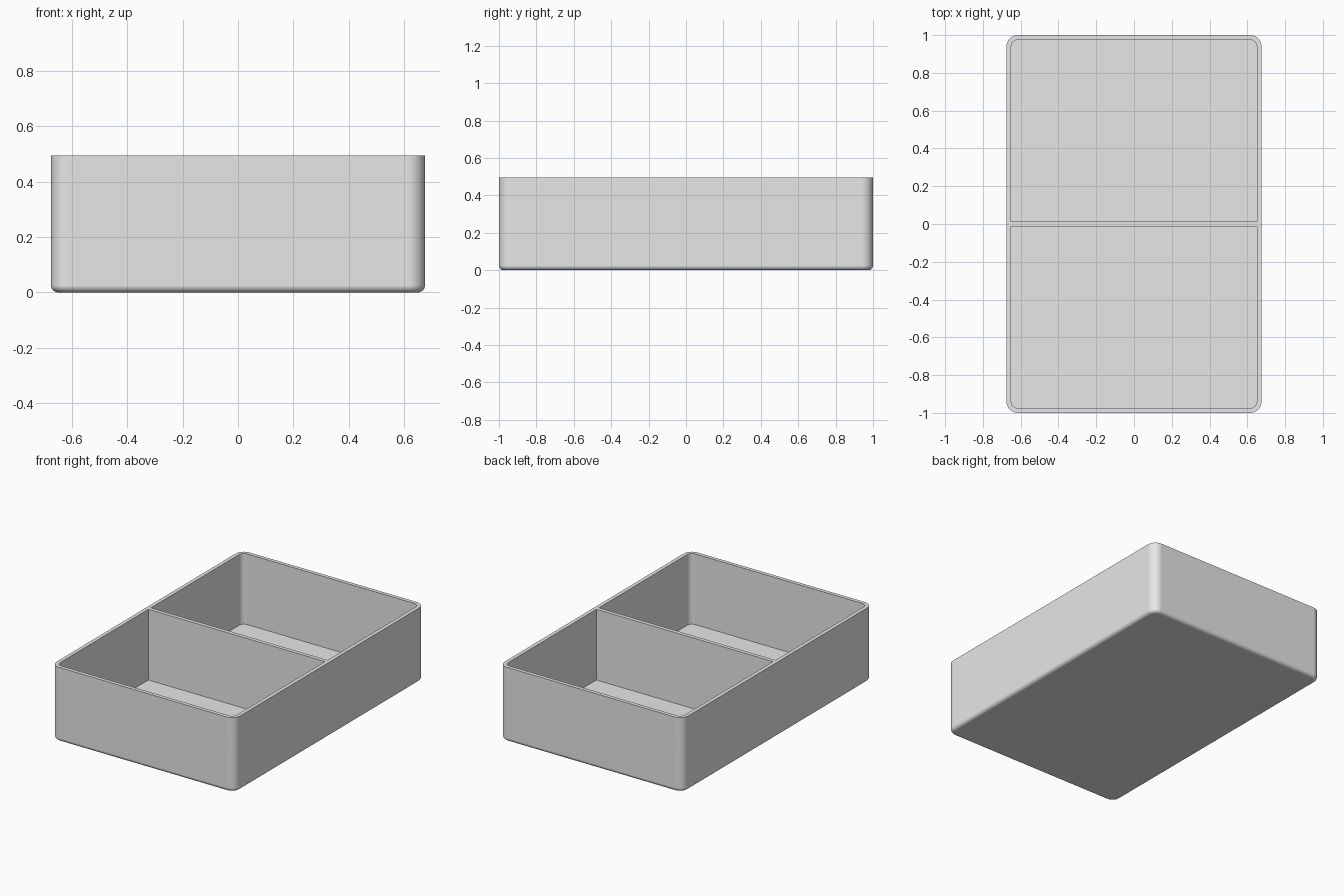
import bpy, bmesh, math

if "Cube" in bpy.data.objects:
    bpy.data.objects.remove(bpy.data.objects["Cube"], do_unlink=True)

HALF_X, HALF_Y, HEIGHT = 0.675, 1.0, 0.495
WALL = 0.025
CORNER = 0.06
HALF_DIVIDER = 0.013

# Plain grey plastic
grey = bpy.data.materials.new("plain grey")
grey.use_nodes = True
colour = (0.8, 0.8, 0.8, 1)
grey.diffuse_color = colour
grey.node_tree.nodes["Principled BSDF"].inputs["Base Color"].default_value = colour


def rounded_box(name, x, y0, y1, z0, z1, radius, rounded_sides, bottom_radius=0):
    """Box with rounded upright corners on the chosen y sides."""
    bm = bmesh.new()
    bmesh.ops.create_cube(bm, size=1)
    for v in bm.verts:
        v.co = (v.co.x * 2 * x, y1 if v.co.y > 0 else y0, z1 if v.co.z > 0 else z0)
    upright = [e for e in bm.edges
               if abs(e.verts[0].co.z - e.verts[1].co.z) > 0.01
               and any(abs(e.verts[0].co.y - s) < 0.001 for s in rounded_sides)]
    bmesh.ops.bevel(bm, geom=upright, offset=radius, segments=8,
                    profile=0.5, affect='EDGES')
    if bottom_radius:
        base = [e for e in bm.edges if all(abs(v.co.z - z0) < 0.001 for v in e.verts)]
        bmesh.ops.bevel(bm, geom=base, offset=bottom_radius, segments=6,
                        profile=0.5, affect='EDGES')
    bmesh.ops.recalc_face_normals(bm, faces=bm.faces)
    mesh = bpy.data.meshes.new(name)
    bm.to_mesh(mesh)
    bm.free()
    mesh.materials.append(grey)
    obj = bpy.data.objects.new(name, mesh)
    bpy.context.collection.objects.link(obj)
    return obj


# Outer body with softened corners and base
tray = rounded_box("divided_tray", HALF_X, -HALF_Y, HALF_Y, 0, HEIGHT,
                   CORNER, (-HALF_Y, HALF_Y), WALL)
bpy.context.view_layer.objects.active = tray
tray.select_set(True)

# Two compartments, square against the central divider
inner_y = HALF_Y - WALL
for name, y0, y1, end in (("front_cavity", -inner_y, -HALF_DIVIDER, -inner_y),
                          ("back_cavity", HALF_DIVIDER, inner_y, inner_y)):
    cutter = rounded_box(name, HALF_X - WALL, y0, y1, WALL, HEIGHT + 0.2,
                         CORNER - WALL, (end,))
    cutter.hide_render = True
    cut = tray.modifiers.new(name, 'BOOLEAN')
    cut.operation = 'DIFFERENCE'
    cut.solver = 'EXACT'
    cut.object = cutter
    bpy.ops.object.modifier_apply(modifier=cut.name)
    bpy.data.objects.remove(cutter, do_unlink=True)

# Smooth rounded corners, crisp rim and flat walls
bpy.ops.object.shade_smooth_by_angle(angle=math.radians(30))
flat = tray.modifiers.new("flat_walls", 'WEIGHTED_NORMAL')
flat.keep_sharp = True
